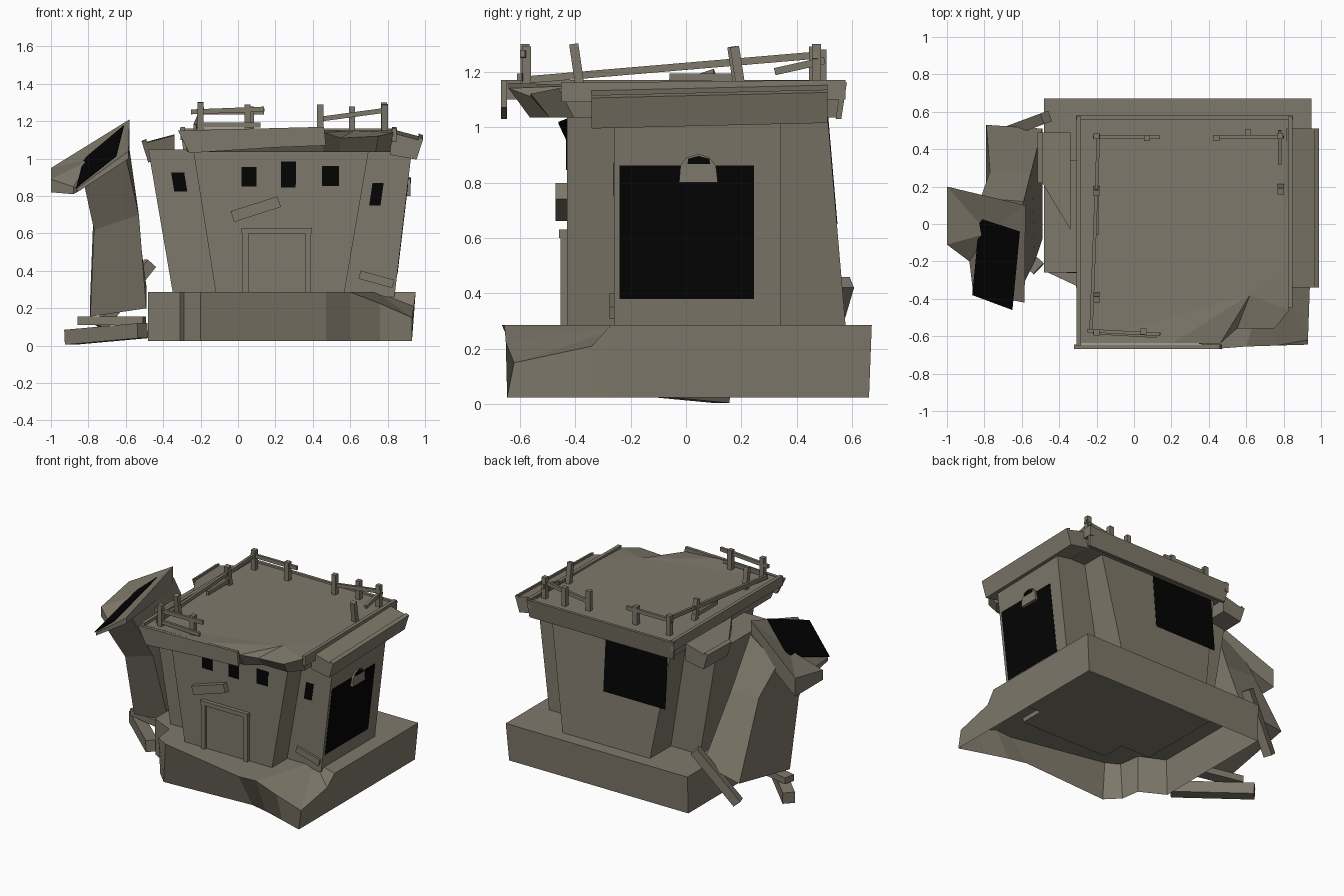
import bpy, bmesh
from mathutils import Vector

if "Cube" in bpy.data.objects:
    bpy.data.objects.remove(bpy.data.objects["Cube"], do_unlink=True)


def material(name, rgb):
    m = bpy.data.materials.new(name)
    m.use_nodes = True
    m.diffuse_color = (*rgb, 1)
    bsdf = m.node_tree.nodes["Principled BSDF"]
    bsdf.inputs["Base Color"].default_value = (*rgb, 1)
    bsdf.inputs["Roughness"].default_value = 0.9
    return m


STONE = material("weathered taupe", (0.21, 0.19, 0.145))
BLACK = material("soot black", (0.001, 0.001, 0.001))


def finish(name, bm, mat):
    bmesh.ops.recalc_face_normals(bm, faces=bm.faces)
    me = bpy.data.meshes.new(name)
    bm.to_mesh(me)
    bm.free()
    me.materials.append(mat)
    ob = bpy.data.objects.new(name, me)
    bpy.context.scene.collection.objects.link(ob)
    return ob


def loft(name, loops, caps=(True, True), mat=STONE):
    """Skin equal-length loops; a cap is True, False or a centre point to fan to."""
    bm = bmesh.new()
    rings = [[bm.verts.new(p) for p in loop] for loop in loops]
    n = len(rings[0])
    for a, b in zip(rings, rings[1:]):
        for i in range(n):
            j = (i + 1) % n
            bm.faces.new((a[i], a[j], b[j], b[i]))
    for ring, cap in zip((rings[0], rings[-1]), caps):
        if cap is True:
            bm.faces.new(ring)
        elif cap:
            c = bm.verts.new(cap)
            for i in range(n):
                bm.faces.new((ring[i], ring[(i + 1) % n], c))
    return finish(name, bm, mat)


def beam(name, a, b, w=0.03, h=None):
    """Rectangular timber from a to b, w wide and h tall."""
    a, b, h = Vector(a), Vector(b), h or w
    d = (b - a).normalized()
    ref = Vector((1, 0, 0)) if abs(d.z) > 0.9 else Vector((0, 0, 1))
    side = d.cross(ref).normalized()
    up = side.cross(d)
    sq = [side * (w * s) / 2 + up * (h * t) / 2
          for s, t in ((-1, -1), (1, -1), (1, 1), (-1, 1))]
    return loft(name, [[a + q for q in sq], [b + q for q in sq]])


# ---- plinth: open underneath, front corners broken away (x, top y, top z, foot y)
plinth = [(-.48, .67, .287, .66), (.95, .67, .287, .66), (.95, -.27, .287, -.27),
          (.94, -.34, .21, -.35), (.93, -.62, .15, -.645), (.76, -.65, .225, -.59),
          (.6, -.655, .287, -.54), (.47, -.665, .287, -.51), (-.2, -.53, .287, -.55),
          (-.29, -.48, .287, -.46), (-.31, -.33, .287, -.33), (-.48, -.25, .287, -.24)]
loft("plinth", [[(min(x, .93), foot, .025) for x, y, z, foot in plinth],
                [(x, y, z) for x, y, z, foot in plinth]], (False, (.74, -.2, .287)))

# ---- cross-shaped flaring walls
FOOT = [(-.12, -.43), (.57, -.43), (.57, -.26), (.84, -.26), (.84, .34), (.57, .34),
        (.57, .575), (-.12, .575), (-.12, .34), (-.35, .34), (-.35, -.26), (-.12, -.26)]
FLARE = {-.12: -.24, .57: .7, .84: .93, -.35: -.48}
HEAD = [(FLARE[x], min(y, .51)) for x, y in FOOT]


def corner(i, z):
    t = (z - .29) / .76
    i %= len(FOOT)
    return Vector((*Vector(FOOT[i]).lerp(Vector(HEAD[i]), t), z))


loft("walls", [[corner(i, z) for i in range(len(FOOT))] for z in (.26, 1.05)])


def wall_plate(name, side, s0, s1, z0, z1, mat=BLACK):
    """Thin upright plate lying on one wall, placed by distance from its middle."""
    layers = []
    for out in (-.002, .002):
        loop = []
        for s, z in ((s0, z0), (s1, z0), (s1, z1), (s0, z1)):
            a, b = corner(side, z), corner(side + 1, z)
            d = (b - a).normalized()
            loop.append((a + b) / 2 + d * s + Vector((d.y, -d.x, 0)) * out)
        layers.append(loop)
    loft(name, layers, mat=mat)


# openings and dark hangings
wall_plate("window_left", 0, -.21, -.13, .85, .955)
wall_plate("window_middle", 0, 0, .08, .845, .985)
wall_plate("window_right", 0, .22, .31, .855, .96)
wall_plate("window_right_wing", 2, -.07, -.01, .75, .87)
wall_plate("window_left_wing", 10, -.018, .052, .825, .925)
wall_plate("side_hanging", 3, -.28, .205, .38, .862)
wall_plate("back_hanging", 6, -.042, .445, .65, 1.08)

# door and frame
wall_plate("door", 0, -.18, .145, .28, .6, STONE)
for x in (.04, .375):
    beam("door_jamb", (x, -.437, .28), (x, -.437, .61), .03)
beam("door_lintel", (.02, -.44, .615), (.395, -.44, .615), .035, .03)

# loose planks against the walls
beam("front_plank", (-.03, -.445, .69), (.22, -.445, .77), .05, .06)
beam("wing_plank", (.65, -.265, .38), (.83, -.265, .33), .02, .045)

# arched niche above the side hanging
arch = [(-.025, .8), (.115, .8), (.108, .86), (.085, .89), (.045, .903),
        (0, .89), (-.02, .86)]
loft("niche", [[(x, y, z) for y, z in arch] for x in (.89, .922)])
slot = [(.005, .866), (.088, .866), (.084, .886), (.045, .896), (.008, .886)]
loft("niche_slot", [[(x, y, z) for y, z in slot] for x in (.918, .925)], mat=BLACK)

# ---- roof deck with a sagging, broken front right corner
deck = [(-.29, .57, 1.15), (.83, .57, 1.15), (.83, -.2, 1.15), (.83, -.46, 1.14),
        (.75, -.56, 1.12), (.55, -.56, 1.11), (.46, -.64, 1.14),
        (.2, -.64, 1.16), (-.29, -.64, 1.15)]
loft("roof_deck", [[(.27 + (x - .27) * .97, y * (.95 if y > 0 else .88), 1.035)
                    for x, y, z in deck], deck], (True, (.62, -.38, 1.15)))


def fascia(name, corners, shift):
    loft(name, [corners, [Vector(c) + Vector(shift) for c in corners]])


fascia("front_fascia", [(-.32, -.645, 1.15), (.46, -.645, 1.17), (.47, -.645, 1.07),
                        (.2, -.645, 1.06), (-.26, -.645, 1.03)], (0, -.022, 0))
fascia("back_fascia", [(-.31, .56, 1.16), (.85, .56, 1.16), (.84, .54, 1.03),
                       (-.29, .54, 1.03)], (0, .02, 0))
beam("left_kerb", (-.295, -.65, 1.135), (-.295, .575, 1.135), .025, .07)
beam("right_kerb", (.835, -.45, 1.125), (.835, .575, 1.135), .025, .07)


# side eaves, sloping outward and tipping forward
def eave(name, centre, sign, y_inner, y_outer, y_back, drop_front, drop_back):
    prof = [(.54, 1.16), (.69, 1.12), (.69, 1.135), (.715, 1.125),
            (.68, 1.015), (.54, 1.04)]
    front = [(centre + sign * dx, y_inner if dx < .6 else y_outer, z - drop_front)
             for dx, z in prof]
    back = [(centre + sign * dx, y_back, z - drop_back) for dx, z in prof]
    loft(name, [front, back])


eave("right_eave", .275, 1, -.34, -.34, .51, .02, 0)
eave("left_eave", .2, -1, -.03, .22, .49, .035, .03)

# ---- broken railings
posts = [(-.2, .47, 1.29), (.07, .46, 1.28), (.44, .46, 1.29), (.61, .49, 1.28),
         (.78, .47, 1.3), (-.2, .19, 1.29), (-.2, -.38, 1.3), (-.2, -.58, 1.3),
         (.05, -.575, 1.29), (.785, .2, 1.29)]
for x, y, top in posts:
    lean = -.025 if y in (.19, .2, -.38) else 0
    beam("rail_post", (x, y, 1.13), (x, y + lean, top), .033)
rails = [((-.25, -.57, 1.25), (.14, -.59, 1.265)), ((-.22, -.58, 1.18), (.12, -.6, 1.18)),
         ((-.23, -.58, 1.17), (-.19, .48, 1.26)), ((-.22, .465, 1.25), (.14, .465, 1.25)),
         ((.43, .465, 1.21), (.8, .465, 1.26)), ((.78, .5, 1.24), (.78, .32, 1.2)),
         ((-.2, .2, 1.18), (-.2, -.06, 1.18))]
for a, b in rails:
    beam("rail", a, b, .018, .026)

# ---- leaning side tower
loft("tower_shaft", [
    [(-.79, -.04, .155), (-.49, -.08, .2), (-.49, .51, .32), (-.79, .53, .27)],
    [(-.77, -.17, .62), (-.53, -.2, .7), (-.55, .28, .77), (-.77, .28, .78)],
    [(-.82, -.3, .85), (-.6, -.34, 1.01), (-.59, .12, 1.12), (-.82, .14, .98)]])
beam("tower_sill", (-.85, .05, .133), (-.5, -.03, .133), .08, .045)

top = [(-1, .2, .95), (-.58, .1, 1.21), (-.585, -.42, 1.04), (-.86, -.37, .84),
       (-.88, -.2, .85), (-1, -.11, .89)]
drops = (.13, .15, .04, .02, .04, .07)
loft("tower_cap", [[(x, y, z - d) for (x, y, z), d in zip(top, drops)], top],
     (True, (-.78, -.05, 1.0)))
cover = [(-.825, .03, .985), (-.61, -.04, 1.165), (-.65, -.46, 1.005), (-.865, -.38, .835)]
loft("tower_cover", [[(x, y, z + h) for x, y, z in cover] for h in (.007, .014)], mat=BLACK)

# fallen timbers round the tower foot
beam("fallen_beam", (-.9, .13, .045), (-.51, -.24, .08), .08, .08)
beam("propped_beam", (-.47, .57, .44), (-.74, .47, .1), .06)
